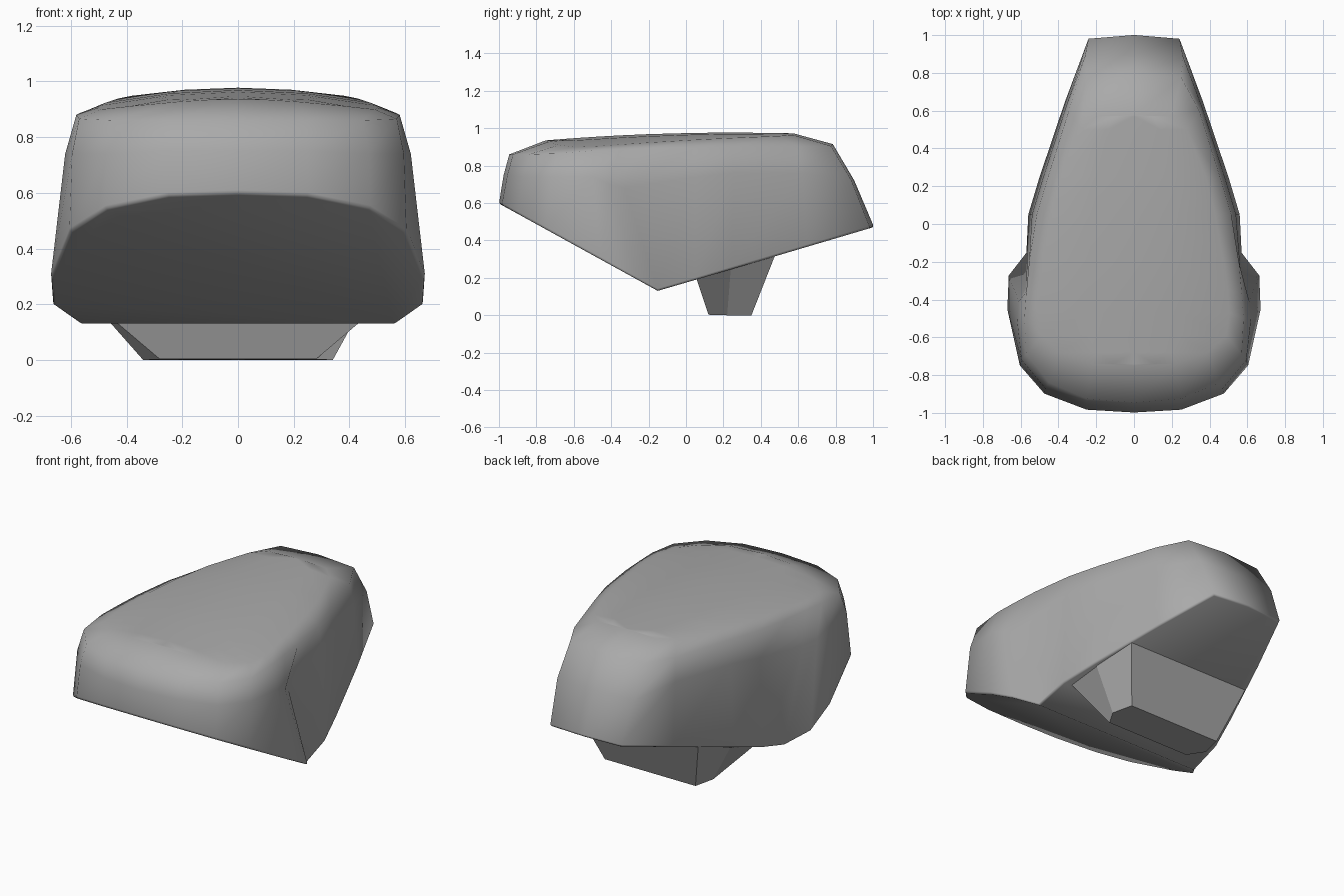
import bpy, bmesh
from math import radians

if "Cube" in bpy.data.objects:
    bpy.data.objects.remove(bpy.data.objects["Cube"])


def lower_z(y):
    # two flat planes meeting in a V at y = -0.15
    return 0.13 + (0.55 * (-0.15 - y) if y < -0.15 else 0.296 * (y + 0.15))


def top_z(x, y):
    # gently domed roof
    return 0.977 - 0.042 * (y - 0.25) ** 2 - 0.2 * x * x


grey = bpy.data.materials.new("dark_grey")
grey.diffuse_color = (0.4, 0.4, 0.4, 1)
grey.use_nodes = True
grey.node_tree.nodes["Principled BSDF"].inputs["Base Color"].default_value = grey.diffuse_color


def make_object(name, bm):
    bmesh.ops.recalc_face_normals(bm, faces=bm.faces)
    mesh = bpy.data.meshes.new(name)
    bm.to_mesh(mesh)
    bm.free()
    mesh.materials.append(grey)
    ob = bpy.data.objects.new(name, mesh)
    bpy.context.collection.objects.link(ob)
    return ob


def full_ring(bm, half):
    # half runs from front centre to rear centre on +x
    pts = half + [(-x, y, z) for x, y, z in half[-2:0:-1]]
    return [bm.verts.new(p) for p in pts]


def bridge(bm, a, b):
    n = len(a)
    for i in range(n):
        j = (i + 1) % n
        bm.faces.new((a[i], a[j], b[j], b[i]))


# half outlines of the shell: lower rim, waist, shoulder, crown
rim = [(0, -1), (.25, -.985), (.475, -.9), (.605, -.75), (.672, -.45), (.665, -.27),
       (.57, -.15), (.56, .05), (.5, .25), (.365, .65), (.24, .985), (0, 1.005)]
waist = [(0, -.975, .75), (.25, -.955, .75), (.47, -.87, .74), (.595, -.72, .74),
         (.62, -.5, .74), (.61, -.41, .7), (.57, -.33, .68), (.54, .05, .74),
         (.48, .25, .76), (.36, .62, .76), (.26, .885, .72), (0, .9, .72)]
shoulder = [(0, -.945, .86), (.25, -.925, .86), (.45, -.84, .86), (.57, -.69, .865),
            (.58, -.5, .88), (.57, -.36, .885), (.555, -.2, .89), (.515, .05, .895),
            (.455, .25, .9), (.345, .6, .9), (.25, .775, .905), (0, .785, .915)]
crown = [(0, -.75), (.22, -.74), (.39, -.68), (.49, -.59), (.505, -.47), (.495, -.35),
         (.475, -.2), (.43, .05), (.38, .25), (.28, .5), (.2, .57), (0, .575)]

# housing shell
bm = bmesh.new()
r0 = full_ring(bm, [(x, y, lower_z(y)) for x, y in rim])
top = full_ring(bm, [(x, y, top_z(x, y)) for x, y in crown])
rings = [r0, full_ring(bm, waist), full_ring(bm, shoulder), top]
for a, b in zip(rings, rings[1:]):
    bridge(bm, a, b)

# domed roof: strips from the crown through a half-way row to the centre ridge
n = len(top)
ridge = {0: top[0], 11: top[11]}
for i in range(1, 11):
    y = crown[i][1]
    ridge[i] = bm.verts.new((0, y, top_z(0, y)))
for side in (1, -1):
    t = [top[i * side % n] for i in range(12)]
    mid = {}
    for i in range(1, 11):
        x, y = crown[i]
        mid[i] = bm.verts.new((side * x / 2, y, top_z(x / 2, y)))
    for i in range(1, 10):
        bm.faces.new((t[i], t[i + 1], mid[i + 1], mid[i]))
        bm.faces.new((mid[i], mid[i + 1], ridge[i + 1], ridge[i]))
    for end, k in ((0, 1), (11, 10)):
        bm.faces.new((t[end], t[k], mid[k]))
        bm.faces.new((t[end], mid[k], ridge[k]))

# sloping front plate and rear underside, with a softened rim
bm.faces.new([r0[i % n] for i in range(n - 6, n + 7)])
bm.faces.new(r0[6:n - 5])
bmesh.ops.recalc_face_normals(bm, faces=bm.faces)
loop = [bm.edges.get((r0[i], r0[(i + 1) % n])) for i in range(n)]
bmesh.ops.bevel(bm, geom=loop, offset=0.012, segments=2, profile=0.5, affect='EDGES')
housing = make_object("housing", bm)

# tapered foot under the housing
bm = bmesh.new()
low = [(0, .12, .003), (.28, .12, .003), (.34, .22, 0), (.31, .35, 0), (0, .35, 0)]
high = [(0, .05, .215), (.53, .05, .215), (.48, .24, .255), (.42, .48, .33), (0, .48, .33)]
a, b = full_ring(bm, low), full_ring(bm, high)
bridge(bm, a, b)
bm.faces.new(a)
bm.faces.new(b)
make_object("foot", bm)

# smooth shell, flat foot
bpy.ops.object.select_all(action='DESELECT')
housing.select_set(True)
bpy.context.view_layer.objects.active = housing
bpy.ops.object.shade_smooth_by_angle(angle=radians(80))
